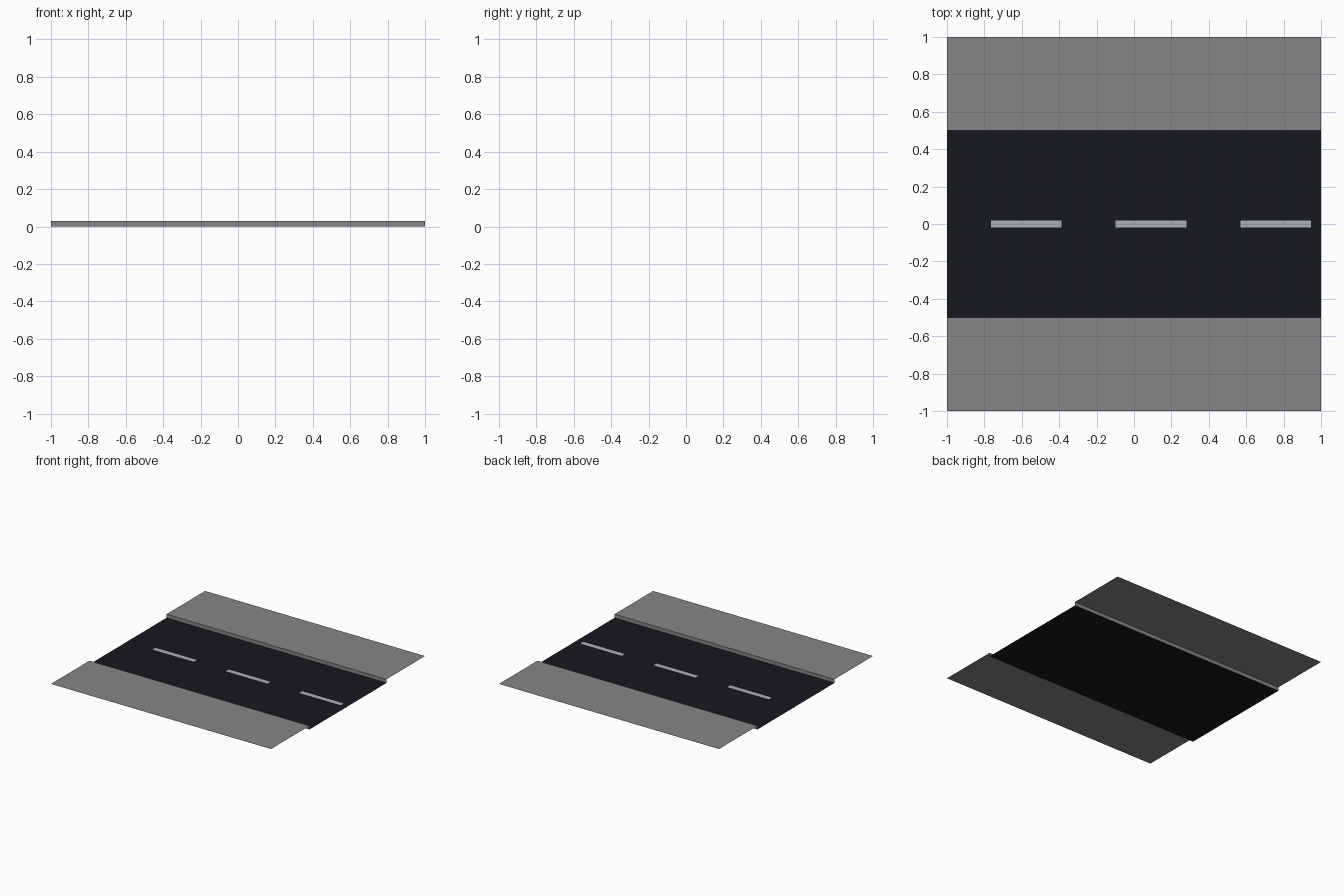
import bpy

if "Cube" in bpy.data.objects:
    bpy.data.objects.remove(bpy.data.objects["Cube"])

CURB = 0.03      # pavement height above the road
EDGE = 0.5       # half width of the road


def material(name, rgb):
    m = bpy.data.materials.new(name)
    m.diffuse_color = (*rgb, 1.0)
    m.use_nodes = True
    m.node_tree.nodes["Principled BSDF"].inputs["Base Color"].default_value = m.diffuse_color
    return m


def strip(name, profile, x0=-1.0, x1=1.0, mat=None):
    """Sweep an open (y, z) profile along x as a thin sheet."""
    n = len(profile)
    verts = [(x, y, z) for x in (x0, x1) for y, z in profile]
    faces = [(i, n + i, n + i + 1, i + 1) for i in range(n - 1)]
    mesh = bpy.data.meshes.new(name)
    mesh.from_pydata(verts, [], faces)
    obj = bpy.data.objects.new(name, mesh)
    bpy.context.collection.objects.link(obj)
    if mat:
        mesh.materials.append(mat)
    return obj


asphalt = material("asphalt", (0.008, 0.009, 0.012))
concrete = material("concrete", (0.24, 0.24, 0.24))
paint = material("lane_paint", (0.42, 0.44, 0.45))

# Road surface
strip("road", [(-EDGE, 0), (EDGE, 0)], mat=asphalt)

# Pavements with vertical curb faces towards the road
strip("front_pavement", [(-1, CURB), (-EDGE, CURB), (-EDGE, 0)], mat=concrete)
strip("back_pavement", [(EDGE, 0), (EDGE, CURB), (1, CURB)], mat=concrete)

# Dashed centre line, just above the road
for i in range(3):
    x = -0.765 + i * 0.667
    strip(f"lane_dash_{i + 1}", [(-0.019, 0.001), (0.019, 0.001)], x, x + 0.378, paint)
